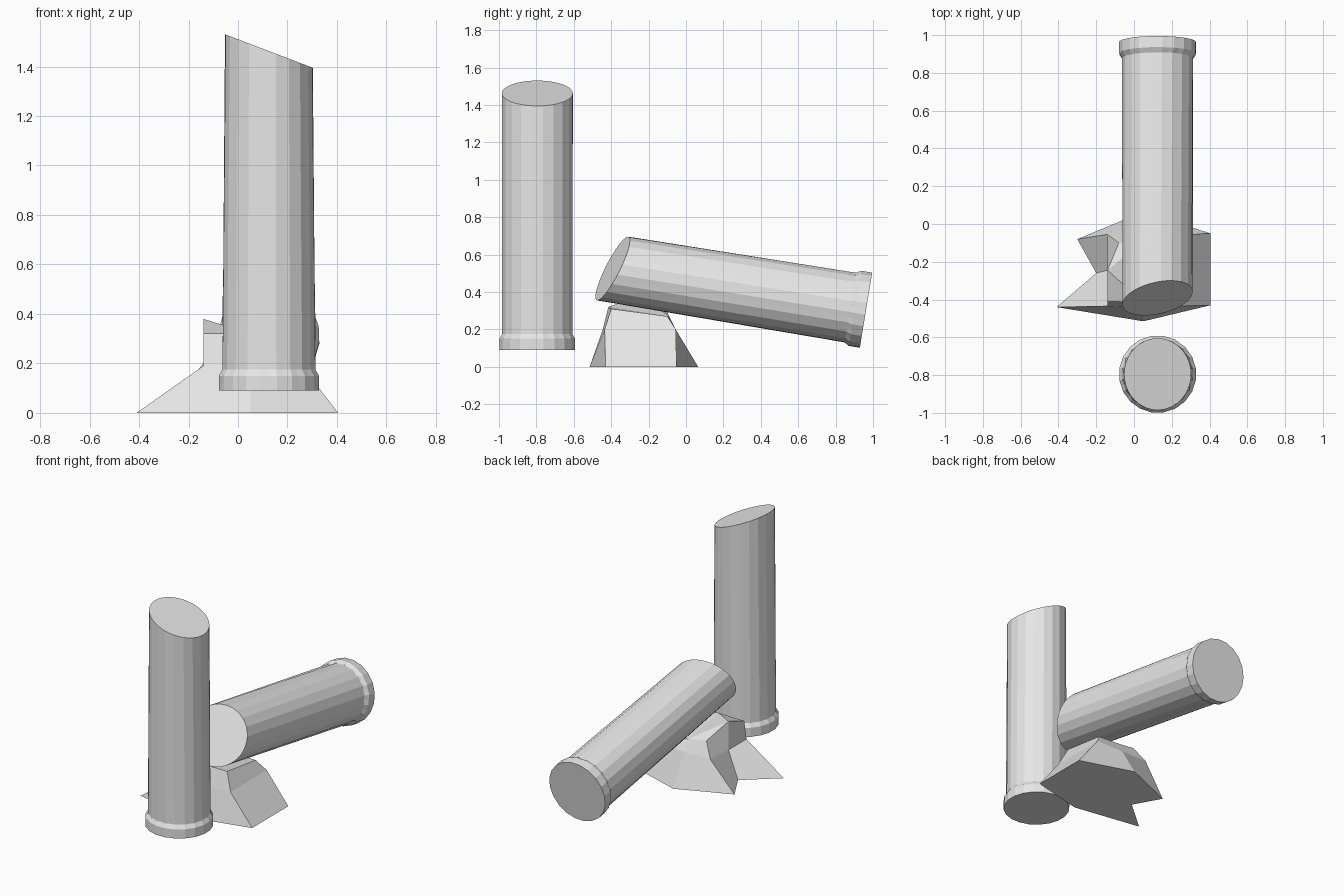
import bpy, bmesh, math
from mathutils import Matrix, Vector

if "Cube" in bpy.data.objects:
    bpy.data.objects.remove(bpy.data.objects["Cube"])

stone = bpy.data.materials.new("pale_stone")
stone.diffuse_color = (0.8, 0.8, 0.8, 1)
stone.use_nodes = True
stone.node_tree.nodes["Principled BSDF"].inputs["Base Color"].default_value = stone.diffuse_color


def finish(bm, name):
    bmesh.ops.recalc_face_normals(bm, faces=bm.faces)
    me = bpy.data.meshes.new(name)
    bm.to_mesh(me)
    bm.free()
    me.materials.append(stone)
    ob = bpy.data.objects.new(name, me)
    bpy.context.collection.objects.link(ob)
    return ob


def loft(bm, rings):
    rows = [[bm.verts.new(p) for p in r] for r in rings]
    n = len(rows[0])
    for a, b in zip(rows, rows[1:]):
        for i in range(n):
            j = (i + 1) % n
            bm.faces.new((a[i], a[j], b[j], b[i]))
    bm.faces.new(rows[0][::-1])
    bm.faces.new(rows[-1])


# Broken column: flared foot, shallow flutes fading out, top ring tilted
def column(name, matrix):
    n = 40
    slant = Matrix.Rotation(math.radians(20.9), 4, 'Y')
    # radius on ridges, radius in flutes, height
    profile = [(0.205, 0.202, 0), (0.205, 0.202, 0.06), (0.19, 0.185, 0.085)]

    def ring(r0, r1, z):
        return [Vector(((r0, r1)[i % 2] * math.cos(2 * math.pi * (i + 1) / n),
                        (r0, r1)[i % 2] * math.sin(2 * math.pi * (i + 1) / n), z))
                for i in range(n)]
    rings = [ring(*p) for p in profile]
    rings.append([slant @ v + Vector((0, 0, 1.3725)) for v in ring(0.19, 0.19, 0)])
    bm = bmesh.new()
    loft(bm, rings)
    ob = finish(bm, name)
    ob.matrix_world = matrix


column("upright_column", Matrix.Translation((0.125, -0.795, 0.09)))

# Fallen column: same shape leaning on the rock, rolled about its axis
axis = Vector((0, -0.987, 0.162)).normalized()
side = Vector((0.56, 0.134, 0.819)).normalized()
side = (side - axis * side.dot(axis)).normalized()
frame = Matrix((side, axis.cross(side), axis)).transposed().to_4x4()
column("fallen_column", Matrix.Translation((0.125, 0.9625, 0.303)) @ frame)

# Faceted rock with a notch in its left side
base = [(-0.41, -0.44, 0), (0.05, -0.515, 0), (0.405, -0.43, 0), (0.405, -0.05, 0),
        (0.05, 0.065, 0), (-0.30, -0.08, 0), (-0.20, -0.26, 0)]
middle = [(-0.14, -0.435, 0.19), (0.05, -0.445, 0.2), (0.25, -0.435, 0.2), (0.25, -0.055, 0.2),
          (0.05, -0.055, 0.2), (-0.14, -0.055, 0.2), (-0.14, -0.245, 0.19)]
top = [(-0.14, -0.41, 0.32), (0.05, -0.415, 0.32), (0.2, -0.40, 0.31), (0.2, -0.10, 0.27),
       (0.05, -0.09, 0.27), (-0.08, -0.10, 0.29), (-0.14, -0.245, 0.38)]
bm = bmesh.new()
loft(bm, [base, middle, top])
bmesh.ops.triangulate(bm, faces=[f for f in bm.faces if len(f.verts) > 4 and f.calc_center_median().z > 0.1])
finish(bm, "rock")
